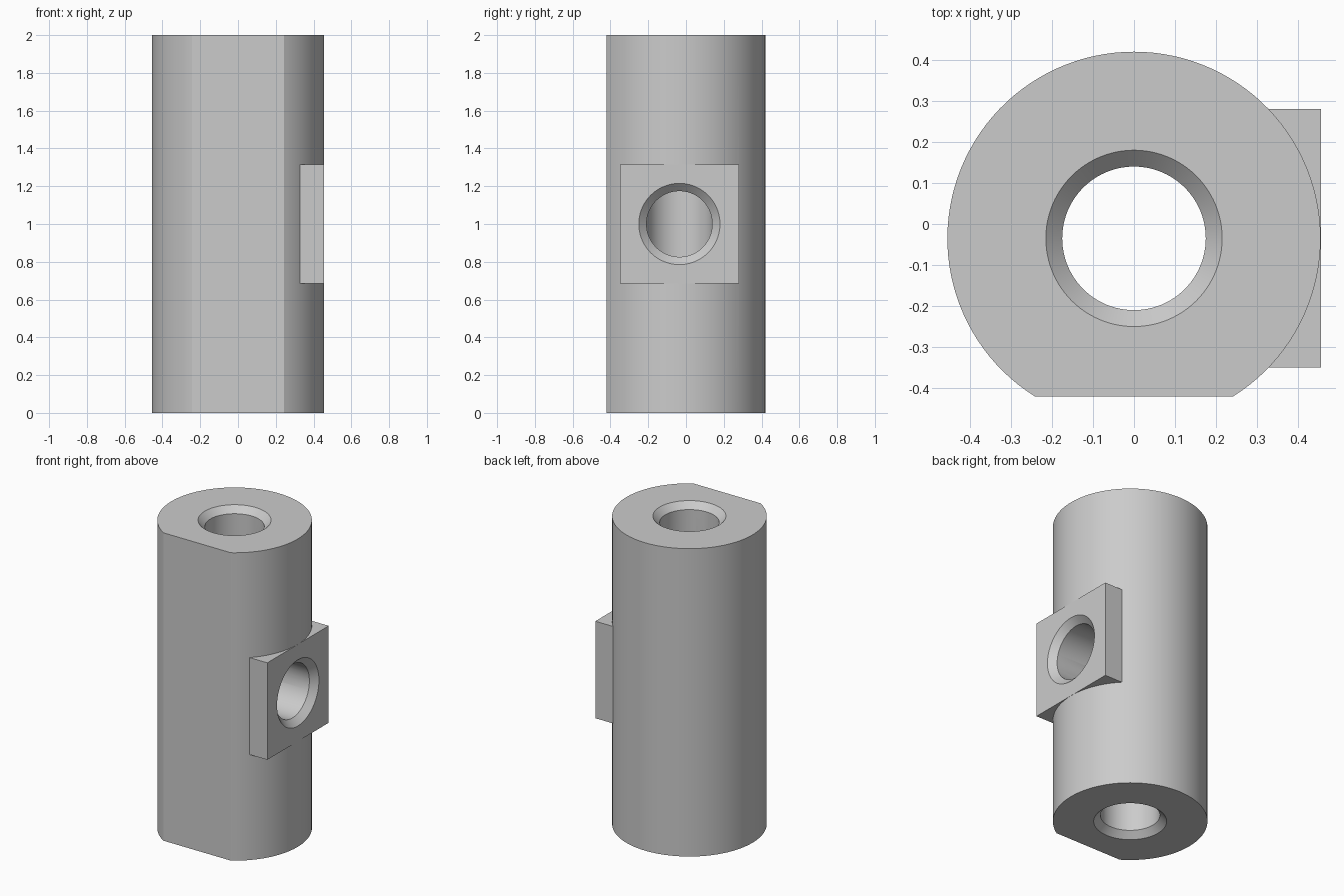
import bpy, bmesh, math
from mathutils import Matrix, Vector

if "Cube" in bpy.data.objects:
    bpy.data.objects.remove(bpy.data.objects["Cube"])

SEG = 96
CY = -0.035              # bore axis position in y
R = 0.455                # body radius
FLAT = -0.42             # y of the front flat
FACE = 0.4555            # x of the side pad face
BORE, MOUTH, DEPTH = 0.175, 0.215, 0.04

grey = bpy.data.materials.new("light_grey")
grey.diffuse_color = (0.6, 0.6, 0.6, 1)
grey.use_nodes = True
grey.node_tree.nodes["Principled BSDF"].inputs["Base Color"].default_value = grey.diffuse_color


def loft(name, rings, matrix=Matrix()):
    """Closed solid skinned through equal-length rings of points."""
    bm = bmesh.new()
    loops = [[bm.verts.new(matrix @ Vector(p)) for p in ring] for ring in rings]
    for a, b in zip(loops, loops[1:]):
        for i in range(len(a)):
            j = (i + 1) % len(a)
            bm.faces.new((a[i], a[j], b[j], b[i]))
    bm.faces.new(loops[0][::-1])
    bm.faces.new(loops[-1])
    bmesh.ops.recalc_face_normals(bm, faces=bm.faces)
    mesh = bpy.data.meshes.new(name)
    bm.to_mesh(mesh)
    bm.free()
    mesh.materials.append(grey)
    obj = bpy.data.objects.new(name, mesh)
    bpy.context.collection.objects.link(obj)
    return obj


def turned(name, profile, matrix):
    """Solid of revolution from (radius, height) pairs."""
    rings = [[(r * math.cos(2 * math.pi * i / SEG), r * math.sin(2 * math.pi * i / SEG), h)
              for i in range(SEG)] for r, h in profile]
    return loft(name, rings, matrix)


def combine(target, tool, operation):
    """Apply a boolean and discard its tool."""
    mod = target.modifiers.new(operation, 'BOOLEAN')
    mod.operation, mod.object, mod.solver = operation, tool, 'EXACT'
    bpy.context.view_layer.objects.active = target
    bpy.ops.object.modifier_apply(modifier=mod.name)
    bpy.data.objects.remove(tool)


# Round body with one flat along the front
start = math.asin((FLAT - CY) / R)
sweep = math.pi - 2 * start
outline = [(R * math.cos(start + sweep * i / SEG), CY + R * math.sin(start + sweep * i / SEG))
           for i in range(SEG + 1)]
body = loft("body", [[(x, y, z) for x, y in outline] for z in (0, 2)])

# Square pad on the right side
half = 0.315
square = [(CY - half, 1 - half), (CY + half, 1 - half), (CY + half, 1 + half), (CY - half, 1 + half)]
pad = loft("side_pad", [[(x, y, z) for y, z in square] for x in (0.25, FACE)])
combine(body, pad, 'UNION')

# Through bore with chamfered mouths at both ends
bore = turned("main_bore", [(MOUTH, -0.1), (MOUTH, 0), (BORE, DEPTH),
                            (BORE, 2 - DEPTH), (MOUTH, 2), (MOUTH, 2.1)],
              Matrix.Translation((0, CY, 0)))
combine(body, bore, 'DIFFERENCE')

# Side port reaching the through bore, chamfered at the pad face
port = turned("side_port", [(BORE - 0.001, 0), (BORE - 0.001, FACE - DEPTH),
                            (MOUTH, FACE), (MOUTH, FACE + 0.1)],
              Matrix.Translation((0, CY, 1)) @ Matrix.Rotation(math.pi / 2, 4, 'Y'))
combine(body, port, 'DIFFERENCE')

# Smooth round walls, crisp edges
bpy.ops.object.select_all(action='DESELECT')
body.select_set(True)
bpy.context.view_layer.objects.active = body
bpy.ops.object.shade_smooth_by_angle(angle=math.radians(25))
